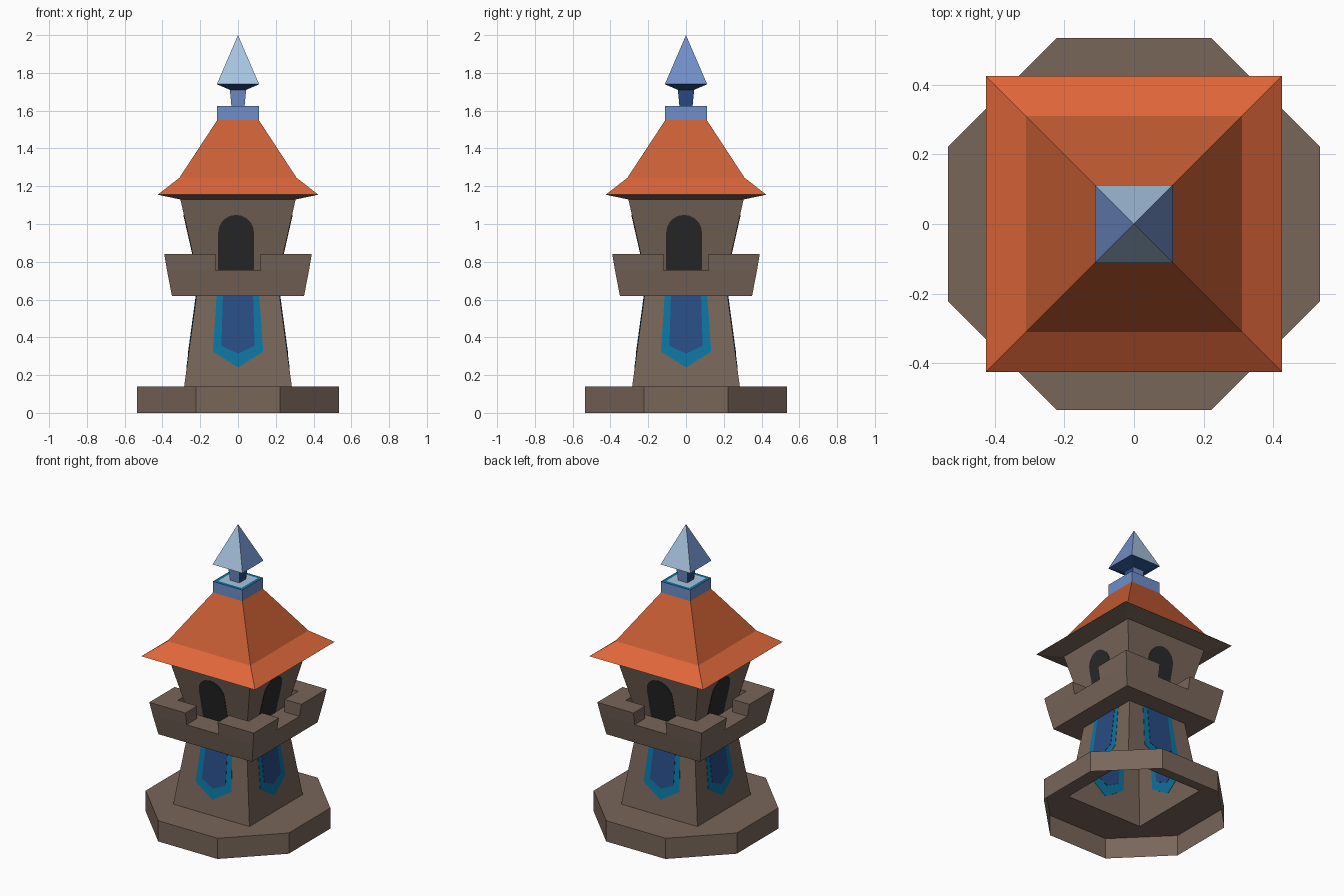
import bpy, bmesh, math

if "Cube" in bpy.data.objects:
    bpy.data.objects.remove(bpy.data.objects["Cube"])


def lin(c):
    c /= 255
    return c / 12.92 if c <= 0.04045 else ((c + 0.055) / 1.055) ** 2.4


def material(name, r, g, b):
    m = bpy.data.materials.new(name)
    m.diffuse_color = (lin(r), lin(g), lin(b), 1)
    m.use_nodes = True
    m.node_tree.nodes["Principled BSDF"].inputs["Base Color"].default_value = m.diffuse_color
    return m


stone = material("brown_stone", 120, 102, 90)
eave = material("bright_orange", 224, 103, 58)
tile = material("dull_orange", 200, 94, 52)
teal = material("teal", 13, 116, 160)
navy = material("navy", 40, 76, 132)
black = material("dark_opening", 42, 42, 42)
blue = material("steel_blue", 112, 142, 200)
pale = material("pale_blue", 168, 196, 226)


def make(name, bm, mats):
    bmesh.ops.remove_doubles(bm, verts=bm.verts, dist=1e-5)
    me = bpy.data.meshes.new(name)
    bm.to_mesh(me)
    bm.free()
    for m in mats:
        me.materials.append(m)
    ob = bpy.data.objects.new(name, me)
    bpy.context.collection.objects.link(ob)
    return ob


def square(h):
    return [(-h, -h), (h, -h), (h, h), (-h, h)]


def loft(bm, rings, bands=None):
    """Skin a stack of (outline, z) rings; bands gives a material per band."""
    loops = [[bm.verts.new((x, y, z)) for x, y in pts] for pts, z in rings]
    for k, (a, b) in enumerate(zip(loops, loops[1:])):
        n = len(a)
        for i in range(n):
            j = (i + 1) % n
            f = bm.faces.new((a[i], a[j], b[j], b[i]))
            f.material_index = bands[k] if bands else 0
    return loops


def tower_part(name, profile, mats, bands=None):
    bm = bmesh.new()
    loft(bm, [(square(h), z) for h, z in profile], bands)
    return make(name, bm, mats)


def wall_plates(name, outline, half, t, mat):
    """Thin plate lying in the sloped wall, repeated on all four sides."""
    bm = bmesh.new()
    for k in range(4):
        c, s = round(math.cos(k * math.pi / 2)), round(math.sin(k * math.pi / 2))
        layers = []
        for off in (t, -t):
            pts = [(x, -half(z) - off, z) for x, z in outline]
            layers.append([bm.verts.new((c * x - s * y, s * x + c * y, z)) for x, y, z in pts])
        front, back = layers
        bm.faces.new(front)
        bm.faces.new(back[::-1])
        n = len(front)
        for i in range(n):
            j = (i + 1) % n
            bm.faces.new((front[j], front[i], back[i], back[j]))
    bmesh.ops.recalc_face_normals(bm, faces=bm.faces)
    return make(name, bm, [mat])


# Eight-sided hollow base, open below, with a square hole under the tower
P, Q, T = 0.535, 0.222, 0.285
bm = bmesh.new()
octagon = [(-Q, -P), (Q, -P), (P, -Q), (P, Q), (Q, P), (-Q, P), (-P, Q), (-P, -Q)]
inner = [p for p in square(T) for _ in (0, 1)]
inner = inner[1:] + inner[:1]
inner = [(-T, -T), (T, -T), (T, -T), (T, T), (T, T), (-T, T), (-T, T), (-T, -T)]
top = loft(bm, [(octagon, 0), (octagon, 0.14)])[1]
hole = {p: bm.verts.new((*p, 0.14)) for p in square(T)}
for i in range(8):
    j = (i + 1) % 8
    a, b = hole[inner[i]], hole[inner[j]]
    bm.faces.new((top[i], top[j], b, a) if a is not b else (top[i], top[j], a))
make("base", bm, [stone])

# Tapered lower tower and its banners
tower_part("lower_tower", [(T, 0.14), (0.22, 0.62)], [stone])


def lower_wall(z):
    return T + (0.22 - T) * (z - 0.14) / 0.48


wall_plates("banner_border", [(-0.113, 0.62), (-0.133, 0.325), (0, 0.24), (0.133, 0.325), (0.113, 0.62)],
            lower_wall, 0.002, teal)
wall_plates("banner_centre", [(-0.08, 0.62), (-0.088, 0.355), (0, 0.313), (0.088, 0.355), (0.08, 0.62)],
            lower_wall, 0.004, navy)

# Balcony floor with flared sides
tower_part("balcony", [(0.22, 0.62), (0.35, 0.62), (0.376, 0.755), (0.22, 0.755)], [stone])

# L-shaped parapet corners standing on the balcony
bm = bmesh.new()
for k in range(4):
    c, s = round(math.cos(k * math.pi / 2)), round(math.sin(k * math.pi / 2))
    rings = []
    for h, z in ((0.376, 0.755), (0.39, 0.84)):
        ell = [(-h, -h), (-0.12, -h), (-0.12, -0.265), (-0.265, -0.265), (-0.265, -0.12), (-h, -0.12)]
        rings.append(([(c * x - s * y, s * x + c * y) for x, y in ell], z))
    bm.faces.new(loft(bm, rings)[1])
make("parapet_corners", bm, [stone])

# Flared upper room with arched openings
tower_part("upper_room", [(0.22, 0.755), (0.305, 1.13)], [stone])
arch = [(-0.105, 0.756)]
arch += [(-0.01 - 0.095 * math.cos(math.pi * i / 10), 0.953 + 0.095 * math.sin(math.pi * i / 10))
         for i in range(11)]
arch += [(0.085, 0.756)]
wall_plates("arched_openings", arch, lambda z: 0.22 + 0.085 * (z - 0.755) / 0.375, 0.003, black)

# Roof: stone underside, bright eave, duller upper slope
tower_part("roof", [(0.305, 1.13), (0.425, 1.155), (0.31, 1.245), (0.11, 1.55)],
           [stone, eave, tile], [0, 1, 2])

# Cap block with trimmed top
tower_part("cap_block", [(0.11, 1.55), (0.11, 1.625), (0.088, 1.625), (0.03, 1.625)],
           [blue, teal, pale], [0, 1, 2])

# Neck: lighter on front and back, dark on the sides
neck = tower_part("neck", [(0.035, 1.625), (0.043, 1.71)], [blue, navy])
for f in neck.data.polygons:
    f.material_index = int(abs(f.normal.x) > 0.5)

# Spike: dark underside, pale front and back, blue sides
bm = bmesh.new()
rim = loft(bm, [(square(0.043), 1.71), (square(0.112), 1.74)], [0])[1]
tip = bm.verts.new((0, 0, 2))
for i in range(4):
    f = bm.faces.new((rim[i], rim[(i + 1) % 4], tip))
    f.material_index = 1 + i % 2
make("spike", bm, [navy, pale, blue])
